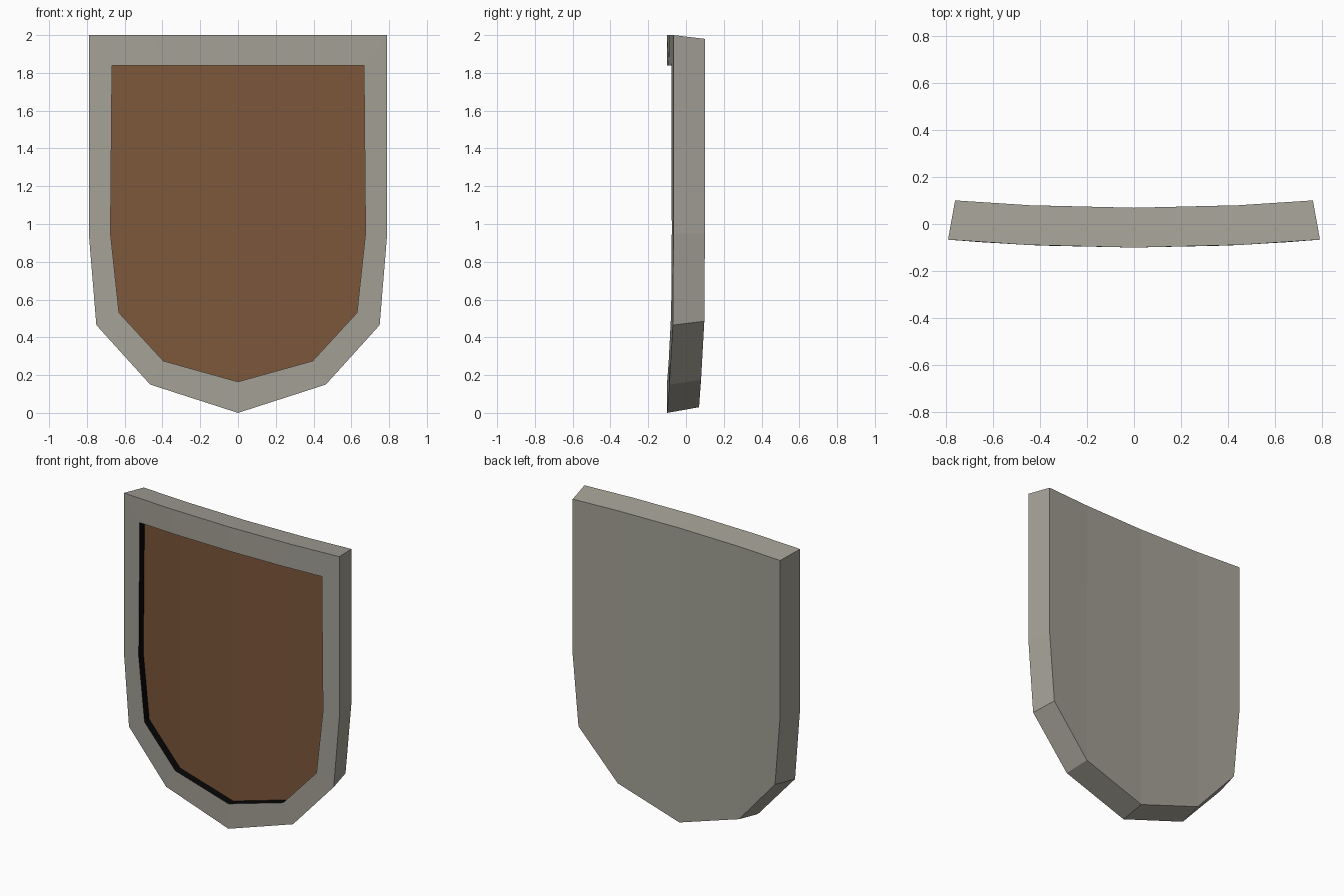
import bpy, bmesh

if "Cube" in bpy.data.objects:
    bpy.data.objects.remove(bpy.data.objects["Cube"])

# Right-half outlines (x, z), clockwise from top centre to bottom point
OUTER = [(0, 2), (.455, 2), (.79, 2), (.79, .95), (.75, .465), (.465, .15), (0, 0)]
INNER = [(0, 1.84), (.39, 1.84), (.667, 1.84), (.675, .95), (.63, .53), (.395, .275), (0, .165)]
BACK = [(0, 1.98), (.44, 1.98), (.76, 1.98), (.76, .95), (.72, .485), (.445, .175), (0, .03)]
FILL = [(0, 6, 5, 1), (1, 5, 4, 3, 2)]
DEPTH = 0.05


def material(name, rgb):
    m = bpy.data.materials.new(name)
    m.diffuse_color = (*rgb, 1)
    m.use_nodes = True
    m.node_tree.nodes["Principled BSDF"].inputs["Base Color"].default_value = m.diffuse_color
    return m


stone = material("warm_grey", (.37, .355, .305))
wood = material("brown", (.205, .094, .043))
dark = material("black", (.002, .002, .002))


def loop(bm, pts, y0):
    # outline bent around the vertical axis
    return [bm.verts.new((x, y0 + .054 * x * x, z)) for x, z in pts]


def bridge(bm, a, b, mat=0):
    for i in range(len(a) - 1):
        bm.faces.new((a[i], b[i], b[i + 1], a[i + 1])).material_index = mat


def finish(name, bm, mats):
    me = bpy.data.meshes.new(name)
    bm.to_mesh(me)
    bm.free()
    for m in mats:
        me.materials.append(m)
    ob = bpy.data.objects.new(name, me)
    bpy.context.collection.objects.link(ob)
    ob.modifiers.new("mirror", 'MIRROR').use_axis[0] = True


# Shield body: back, outer sides, front rim, dark recess wall
bm = bmesh.new()
back = loop(bm, BACK, .069)
outer = loop(bm, OUTER, -.1)
inner = loop(bm, INNER, -.1)
floor = loop(bm, INNER, -.1 + DEPTH)
bridge(bm, back, outer)
bridge(bm, outer, inner)
bridge(bm, inner, floor, 1)
for f in FILL:
    bm.faces.new([back[i] for i in reversed(f)])
finish("shield_body", bm, [stone, dark])

# Recessed front panel
bm = bmesh.new()
panel = loop(bm, INNER, -.1 + DEPTH)
for f in FILL:
    bm.faces.new([panel[i] for i in f])
finish("front_panel", bm, [wood])
